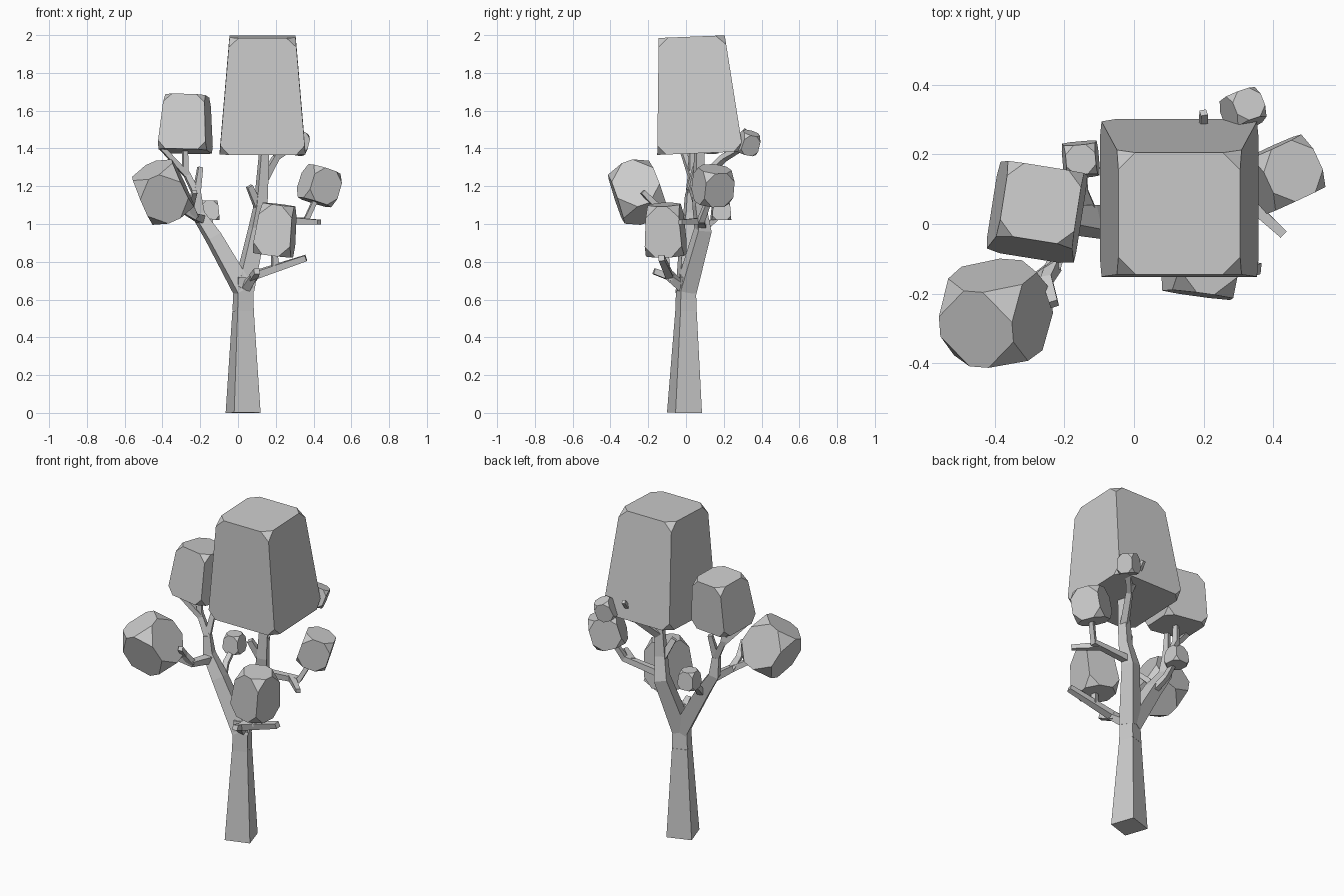
import bpy, bmesh, math
from mathutils import Vector, Matrix

cube = bpy.data.objects.get("Cube")
if cube:
    bpy.data.objects.remove(cube, do_unlink=True)

grey = bpy.data.materials.new("plain_grey")
grey.use_nodes = True
grey.diffuse_color = (.6, .6, .6, 1)
grey.node_tree.nodes["Principled BSDF"].inputs["Base Color"].default_value = grey.diffuse_color

UP = Vector((0, 0, 1))
SPIN = Matrix.Rotation(math.radians(18), 3, 'Z')
SIDES = [SPIN @ Vector((1, 0, 0)), SPIN @ Vector((0, 1, 0))]
CORNERS = [(-1, -1), (1, -1), (1, 1), (-1, 1)]


def finish(name, bm):
    bmesh.ops.recalc_face_normals(bm, faces=bm.faces)
    mesh = bpy.data.meshes.new(name)
    bm.to_mesh(mesh)
    bm.free()
    mesh.materials.append(grey)
    obj = bpy.data.objects.new(name, mesh)
    bpy.context.collection.objects.link(obj)


def along(path, t):
    """Point at the fraction t of a limb's path."""
    last = len(path) - 1
    i = min(int(t * last), last - 1)
    return path[i].lerp(path[i + 1], t * last - i)


def limb(name, *points, start=.036, end=.025):
    """Square-section tapered limb through the points; returns its path."""
    path = [Vector(p) for p in points]
    last = len(path) - 1
    overall = (path[-1] - path[0]).normalized()
    reference = min(SIDES, key=lambda side: abs(side.dot(overall)))
    bm = bmesh.new()
    rings = []
    for i, point in enumerate(path):
        tangent = (path[min(i + 1, last)] - path[max(i - 1, 0)]).normalized()
        across = (reference - tangent * reference.dot(tangent)).normalized()
        other = tangent.cross(across)
        half = (start + (end - start) * i / last) / 2
        rings.append([bm.verts.new(point + half * (across * a + other * b)) for a, b in CORNERS])
    for low, high in zip(rings, rings[1:]):
        for k in range(len(CORNERS)):
            bm.faces.new((low[k - 1], low[k], high[k], high[k - 1]))
    bm.faces.new(rings[0])
    bm.faces.new(rings[-1])
    finish(name, bm)
    return path


def crown(name, base, height, low, high, lean=(0, 0), twist=0, cut=.3, shift=0):
    """Tapered box with cut corners, leaning sideways from its base."""
    bm = bmesh.new()
    bmesh.ops.create_cube(bm, size=1)
    for v in bm.verts:
        top = v.co.z > 0
        size = high if top else low
        v.co = Vector((v.co.x * size, v.co.y * size + shift * top, height * top))
    bmesh.ops.bevel(bm, geom=bm.verts[:], offset=cut * high, segments=1, affect='VERTICES')
    tilt = UP.rotation_difference(Vector((*lean, 1))).to_matrix().to_4x4()
    turn = Matrix.Rotation(math.radians(twist), 4, 'Z')
    bm.transform(Matrix.Translation(base) @ tilt @ turn)
    finish(name, bm)


# Trunk and the two main boughs
trunk = limb("trunk", (.027, -.008, 0), (.027, 0, .54), start=.147, end=.09)
neck = limb("trunk_neck", trunk[-1], (.03, 0, .72), start=.09, end=.08)
fork = along(neck, .6)
right_bough = limb("right_bough", fork, (-.13, .01, .93), (-.21, .02, 1.05), (-.22, .02, 1.16),
                   start=.09, end=.04)
left_bough = limb("left_bough", fork, (.1, .09, .97), (.12, .07, 1.1), (.14, .07, 1.4),
                  start=.09, end=.042)

# Twigs on the right bough
upper_twig = limb("right_upper_twig", right_bough[-1], (-.28, .03, 1.28), (-.28, .03, 1.4))
limb("right_outer_twig", along(upper_twig, .4), (-.4, -.02, 1.4), start=.03)
limb("right_upper_stub", right_bough[-1], (-.2, .05, 1.3))
side_twig = limb("right_front_twig", along(right_bough, .6), (-.23, -.12, 1.04), (-.34, -.2, 1.1),
                 start=.045)
limb("right_front_stub", along(side_twig, .5), (-.25, -.16, 1.1), (-.23, -.23, 1.17))
limb("right_back_twig", along(right_bough, .3), (-.15, .1, .98), (-.15, .18, 1.05))

# Twigs on the left bough
limb("left_upper_stub", along(left_bough, .6), (.06, .03, 1.2), start=.042, end=.03)
reach = limb("left_side_twig", along(left_bough, .4), (.36, .08, 1.02), (.42, .13, 1.15), start=.04)
limb("left_side_stub", along(reach, .4), (.43, -.03, 1.01))
back_twig = limb("left_back_twig", along(left_bough, .8), (.2, .2, 1.35), (.31, .32, 1.42), start=.04)
limb("left_back_stub", back_twig[1], (.2, .32, 1.5), start=.026, end=.02)

# Low front twig with its side shoots
front_twig = limb("front_twig", fork, (.09, -.09, .73), (.36, -.13, .82), start=.05, end=.032)
limb("front_stub", along(front_twig, .4), (.1, -.17, .75), end=.03)
limb("front_upper_twig", along(front_twig, .7), (.19, -.11, .87))

# Leaf crowns
crown("main_crown", (.13, .075, 1.375), .618, .455, .35, lean=(0, -.04), cut=.14, shift=-.02)
crown("right_crown", (-.28, .03, 1.385), .295, .26, .215, lean=(.04, .1), twist=-9, cut=.2)
crown("right_front_crown", (-.345, -.215, 1.055), .27, .24, .23, lean=(-.47, -.38), cut=.37)
crown("left_crown", (.405, .135, 1.115), .185, .17, .165, lean=(.3, .1), twist=25)
crown("front_crown", (.185, -.105, .835), .27, .205, .17, lean=(.12, -.04), twist=-8, cut=.35)
crown("back_crown", (.3, .315, 1.38), .11, .1, .09, lean=(.3, .3), twist=20)
crown("small_crown", (-.153, .185, 1.02), .105, .105, .085, twist=5)
